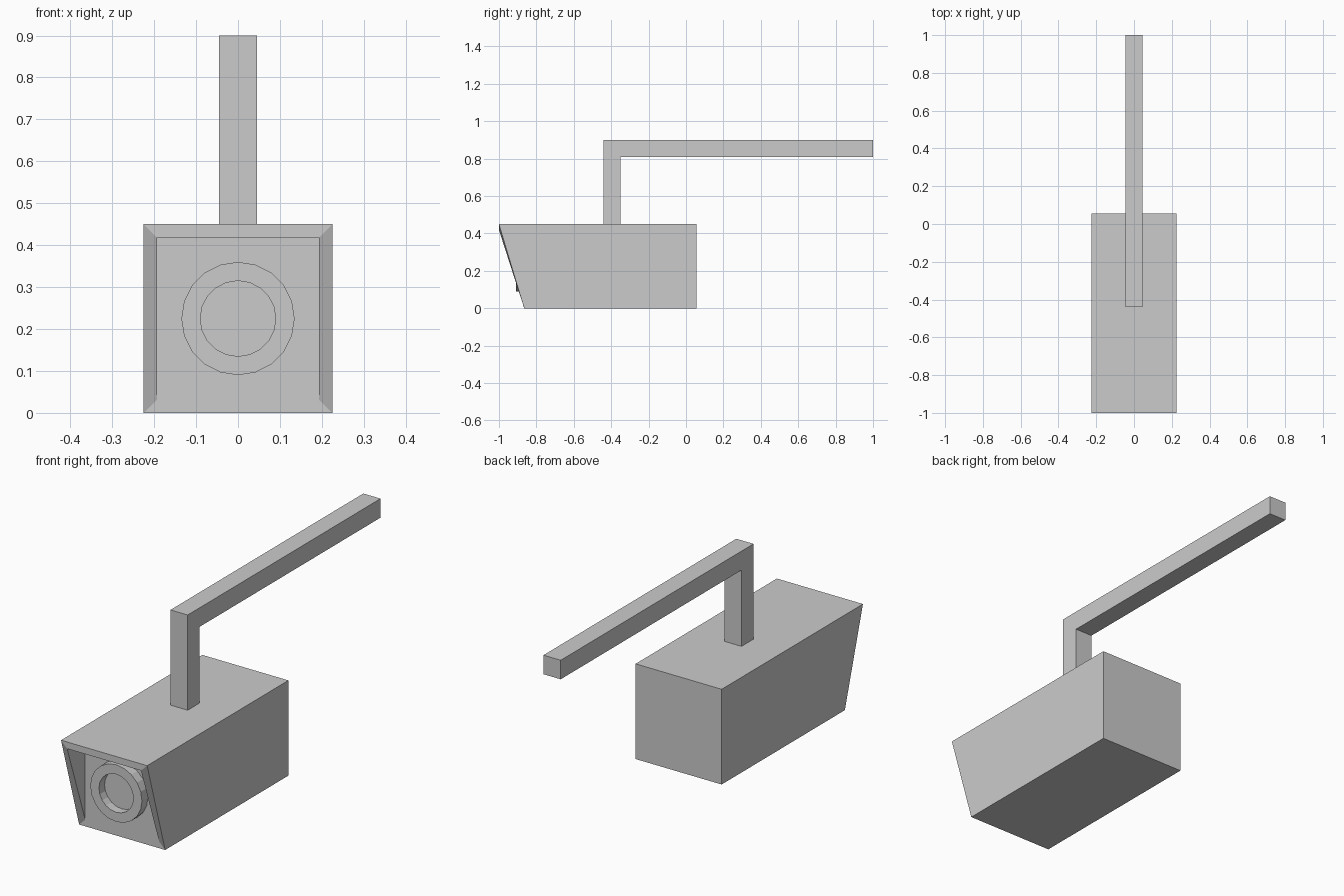
import bpy, bmesh
from math import radians
from mathutils import Vector, Matrix

if "Cube" in bpy.data.objects:
    bpy.data.objects.remove(bpy.data.objects["Cube"])


def finish(name, bm):
    bmesh.ops.recalc_face_normals(bm, faces=bm.faces[:])
    mesh = bpy.data.meshes.new(name)
    bm.to_mesh(mesh)
    bm.free()
    obj = bpy.data.objects.new(name, mesh)
    bpy.context.collection.objects.link(obj)
    return obj


def add_box(bm, lo, hi):
    lo, hi = Vector(lo), Vector(hi)
    m = Matrix.Translation((lo + hi) / 2) @ Matrix.Diagonal((*(hi - lo), 1))
    bmesh.ops.create_cube(bm, size=1, matrix=m)


def front_face(bm):
    return min(bm.faces, key=lambda f: f.calc_center_median().y)


FACE_Y, HOOD_Y = -0.865, -1.0

# Housing: box with a tapered hood drawn out of the top and side borders of its front
bm = bmesh.new()
add_box(bm, (-0.225, FACE_Y, 0), (0.225, 0.055, 0.45))
rim = bmesh.ops.inset_region(bm, faces=[front_face(bm)], thickness=0.045)["faces"]
hood = [f for f in rim if f.calc_center_median().z > 0.1]
ext = bmesh.ops.extrude_face_region(bm, geom=hood)["geom"]
old = [f for f in hood if f.is_valid]
if old:
    bmesh.ops.delete(bm, geom=old, context='FACES')
for v in ext:
    if isinstance(v, bmesh.types.BMVert) and v.co.z > 0.1:
        v.co.y = HOOD_Y
bmesh.ops.remove_doubles(bm, verts=bm.verts[:], dist=0.0005)
bmesh.ops.dissolve_limit(bm, angle_limit=radians(0.5),
                         verts=bm.verts[:], edges=bm.edges[:])
finish("housing", bm)

# Lens: short cylinder with a recessed centre
bm = bmesh.new()
m = Matrix.Translation((0, (FACE_Y - 0.91) / 2, 0.225)) @ Matrix.Rotation(radians(90), 4, 'X')
bmesh.ops.create_cone(bm, cap_ends=True, segments=20, radius1=0.135, radius2=0.135,
                      depth=0.045, matrix=m)
glass = front_face(bm)
bmesh.ops.inset_region(bm, faces=[glass], thickness=0.045)
ext = bmesh.ops.extrude_face_region(bm, geom=[glass])["geom"]
if glass.is_valid:
    bmesh.ops.delete(bm, geom=[glass], context='FACES_ONLY')
for v in ext:
    if isinstance(v, bmesh.types.BMVert):
        v.co.y = FACE_Y - 0.003
finish("lens", bm)

# Mounting arm: L-shaped side profile given square thickness
bm = bmesh.new()
profile = [(-0.44, 0.45), (-0.35, 0.45), (-0.35, 0.81), (1, 0.81), (1, 0.9), (-0.44, 0.9)]
side = bm.faces.new([bm.verts.new((-0.045, y, z)) for y, z in profile])
ext = bmesh.ops.extrude_face_region(bm, geom=[side])["geom"]
bmesh.ops.translate(bm, vec=(0.09, 0, 0),
                    verts=[v for v in ext if isinstance(v, bmesh.types.BMVert)])
finish("mounting_arm", bm)
